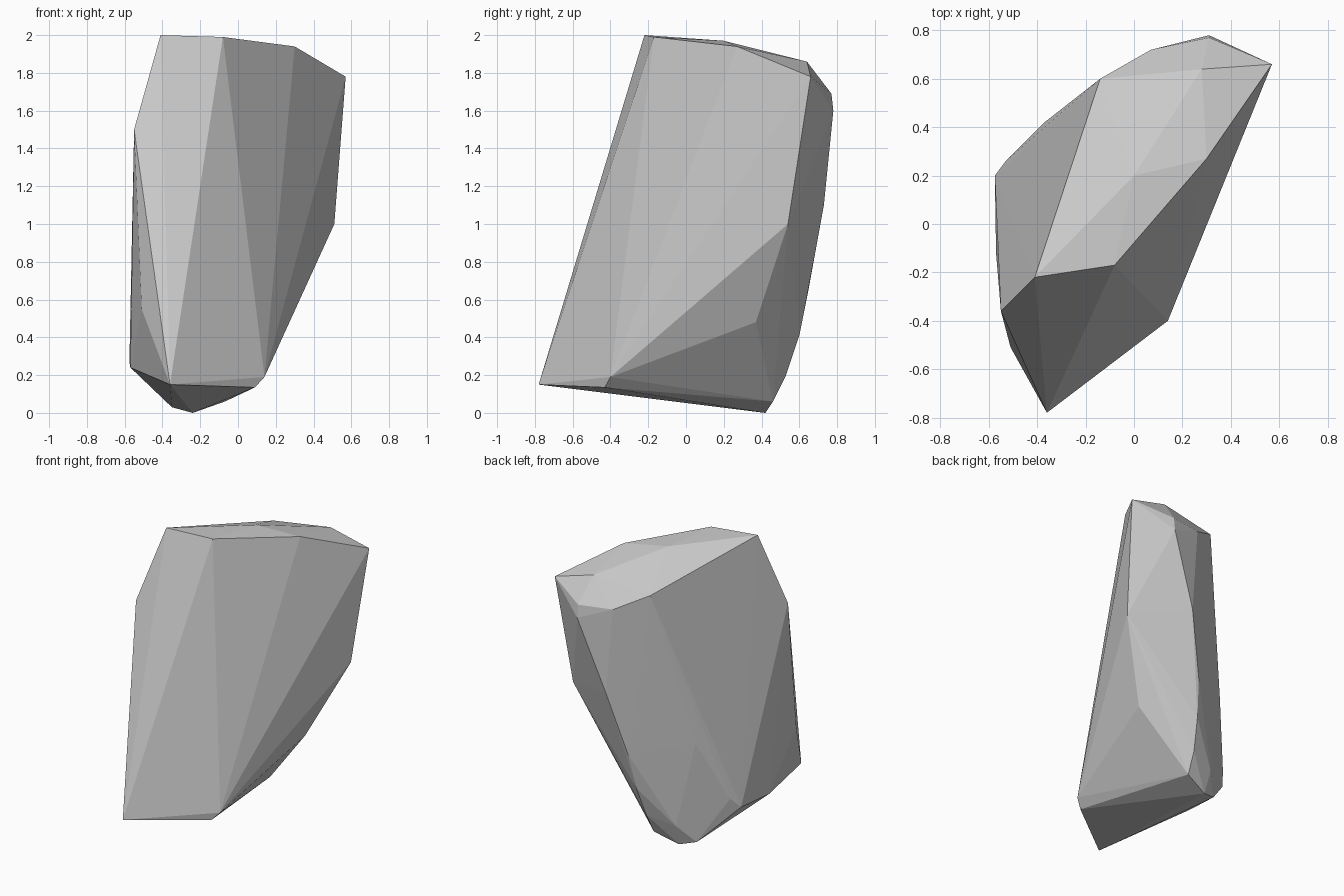
import bpy, bmesh

if "Cube" in bpy.data.objects:
    bpy.data.objects.remove(bpy.data.objects["Cube"])

# Corner points of the chipped stone, grouped by region
top_rim = [(-.41, -.22, 2.0), (-.08, -.17, 1.99), (0, .20, 1.97), (.30, .27, 1.94),
           (.57, .66, 1.78), (.28, .64, 1.86), (.31, .77, 1.69), (.31, .78, 1.6),
           (.07, .72, 1.70), (-.14, .60, 1.81)]
front_and_sides = [(-.55, -.36, 1.5), (-.51, -.51, .55), (-.36, -.78, .15),
                   (.14, -.40, .19), (.09, -.43, .135), (.51, .54, 1.0), (.27, .37, .48)]
rounded_back = [(.12, .73, 1.1), (0, .65, .66), (-.03, .60, .41), (-.06, .53, .2),
                (-.25, .47, .15), (-.37, .42, .75), (-.53, .26, .34)]
underside = [(-.07, .46, .06), (-.24, .42, 0), (-.35, .38, .03), (-.575, .20, .27),
             (-.57, -.12, .24)]

# Wrap the points in a faceted skin
bm = bmesh.new()
for p in top_rim + front_and_sides + rounded_back + underside:
    bm.verts.new(p)
hull = bmesh.ops.convex_hull(bm, input=bm.verts[:])
inside = {g for g in hull["geom_interior"] + hull["geom_unused"]
          if isinstance(g, bmesh.types.BMVert)}
bmesh.ops.delete(bm, geom=list(inside), context='VERTS')
bmesh.ops.recalc_face_normals(bm, faces=bm.faces[:])

# Stone
mesh = bpy.data.meshes.new("stone")
bm.to_mesh(mesh)
bm.free()
bpy.context.collection.objects.link(bpy.data.objects.new("stone", mesh))
